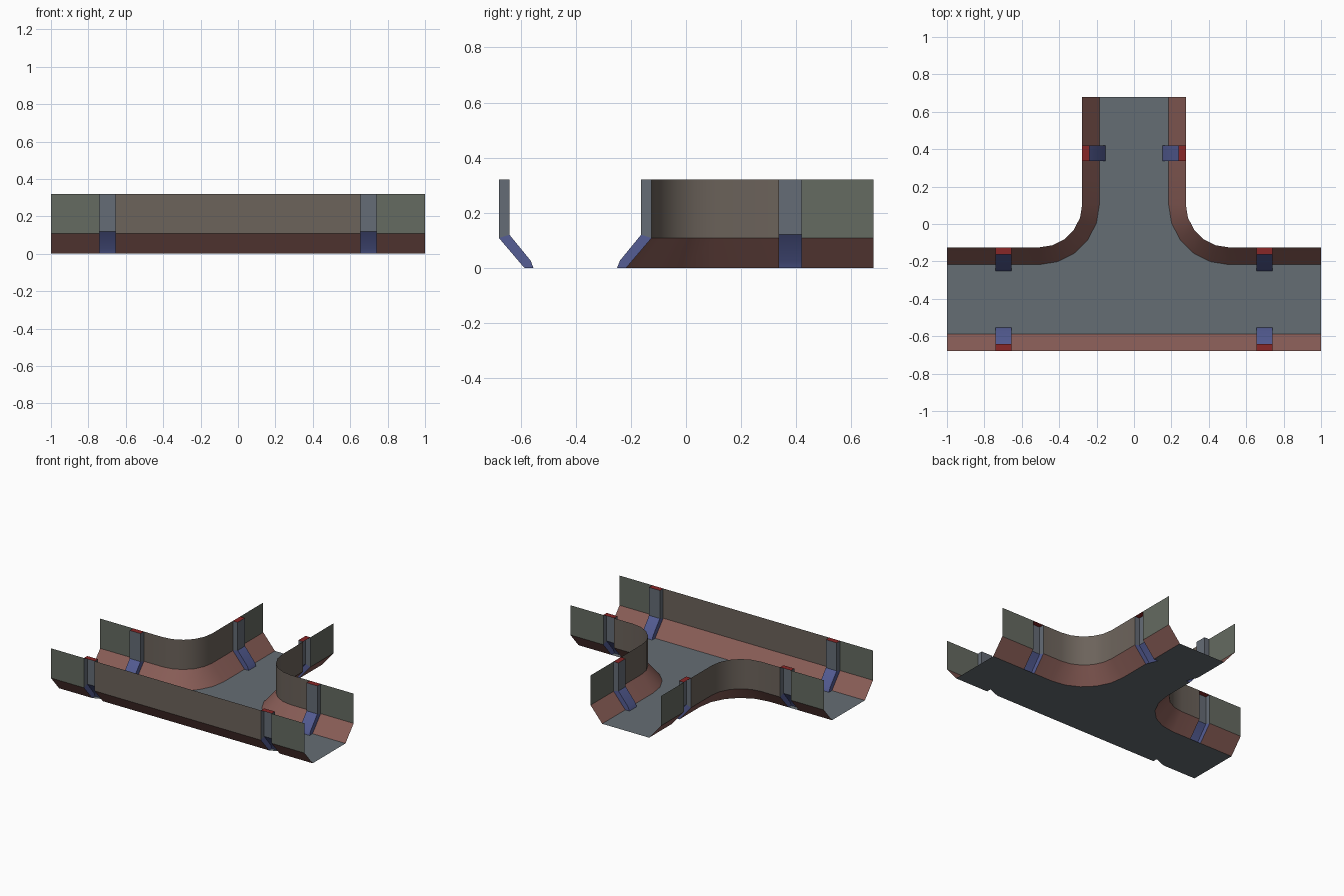
import bpy, bmesh, math

if "Cube" in bpy.data.objects:
    bpy.data.objects.remove(bpy.data.objects["Cube"])

# (offset from channel centre line, height)
WALL = [(0.185, 0), (0.197, 0.014), (0.277, 0.108), (0.277, 0.32)]
RIB = [(0.152, 0), (0.162, 0.026), (0.239, 0.12), (0.239, 0.32)]
YC, R, YEND = -0.402, 0.23, 0.68
RIB_X, RIB_Y = (0.655, 0.74), (0.42, 0.338)


def material(name, rgb):
    m = bpy.data.materials.new(name)
    m.diffuse_color = (*rgb, 1)
    m.use_nodes = True
    m.node_tree.nodes["Principled BSDF"].inputs["Base Color"].default_value = m.diffuse_color
    return m


MATS = {
    "end": material("end_grey", (0.13, 0.145, 0.12)),
    "mid": material("brown_grey", (0.15, 0.125, 0.105)),
    "slope": material("red_brown", (0.25, 0.11, 0.095)),
    "rib": material("rib_blue", (0.09, 0.11, 0.30)),
    "rib_top": material("rib_slate", (0.13, 0.15, 0.18)),
    "cap": material("cap_red", (0.25, 0.02, 0.02)),
    "floor": material("floor_slate", (0.13, 0.155, 0.175)),
}
KEYS = list(MATS)


def finish(name, bm):
    bmesh.ops.recalc_face_normals(bm, faces=bm.faces)
    me = bpy.data.meshes.new(name)
    bm.to_mesh(me)
    bm.free()
    for k in KEYS:
        me.materials.append(MATS[k])
    ob = bpy.data.objects.new(name, me)
    bpy.context.collection.objects.link(ob)
    bpy.ops.object.select_all(action='DESELECT')
    bpy.context.view_layer.objects.active = ob
    ob.select_set(True)
    bpy.ops.object.shade_smooth_by_angle(angle=math.radians(30))
    return ob


# Stations: (function offset -> xy, profile, material group of the following span)
def main_back(x):
    return lambda o: (x, YC + o)


def main_front(x):
    return lambda o: (x, YC - o)


def branch(y):
    return lambda o: (o, y)


def bend(a):
    w = WALL[-1][0]
    cx, cy = w + R, YC + w + R
    return lambda o: (cx - (R + w - o) * math.sin(a), cy - (R + w - o) * math.cos(a))


def dent(place, a, b, after):
    return [(place(a), WALL, "side"), (place(a), RIB, "rib"),
            (place(b), RIB, "side"), (place(b), WALL, after)]


corner = ([(main_back(1), WALL, "end")]
          + dent(main_back, RIB_X[1], RIB_X[0], "mid")
          + [(bend(math.radians(18 * i)), WALL, "mid") for i in range(6)]
          + dent(branch, RIB_Y[1], RIB_Y[0], "end")
          + [(branch(YEND), WALL, "end")])
front = ([(main_front(-1), WALL, "end")]
         + dent(main_front, -RIB_X[1], -RIB_X[0], "mid")
         + dent(main_front, RIB_X[0], RIB_X[1], "end")
         + [(main_front(1), WALL, "end")])


def sweep(name, stations, sx=1):
    bm = bmesh.new()
    rows = []
    for place, prof, _ in stations:
        row = []
        for o, z in prof:
            x, y = place(o)
            row.append(bm.verts.new((sx * x, y, z)))
        rows.append(row)
    for i in range(len(rows) - 1):
        a, b, group = rows[i], rows[i + 1], stations[i][2]
        for j in range(3):
            f = bm.faces.new((a[j], b[j], b[j + 1], a[j + 1]))
            if group in ("rib", "side"):
                key = "rib" if j < 2 else "rib_top"
            else:
                key = "slope" if j < 2 else group
            f.material_index = KEYS.index(key)
        # flat cap closing the top of the indent
        if group == "rib":
            f = bm.faces.new((rows[i - 1][3], a[3], b[3], rows[i + 2][3]))
            f.material_index = KEYS.index("cap")
    return finish(name, bm)


sweep("front_wall", front)
sweep("right_corner_wall", corner)
sweep("left_corner_wall", corner, -1)

# Floor follows the feet of all three walls
foot = lambda st: [place(prof[0][0]) for place, prof, _ in st]
right = foot(corner)
outline = foot(front) + right + [(-x, y) for x, y in reversed(right)]
bm = bmesh.new()
face = bm.faces.new([bm.verts.new((x, y, 0)) for x, y in outline])
face.material_index = KEYS.index("floor")
bmesh.ops.triangulate(bm, faces=[face])
finish("floor", bm)
